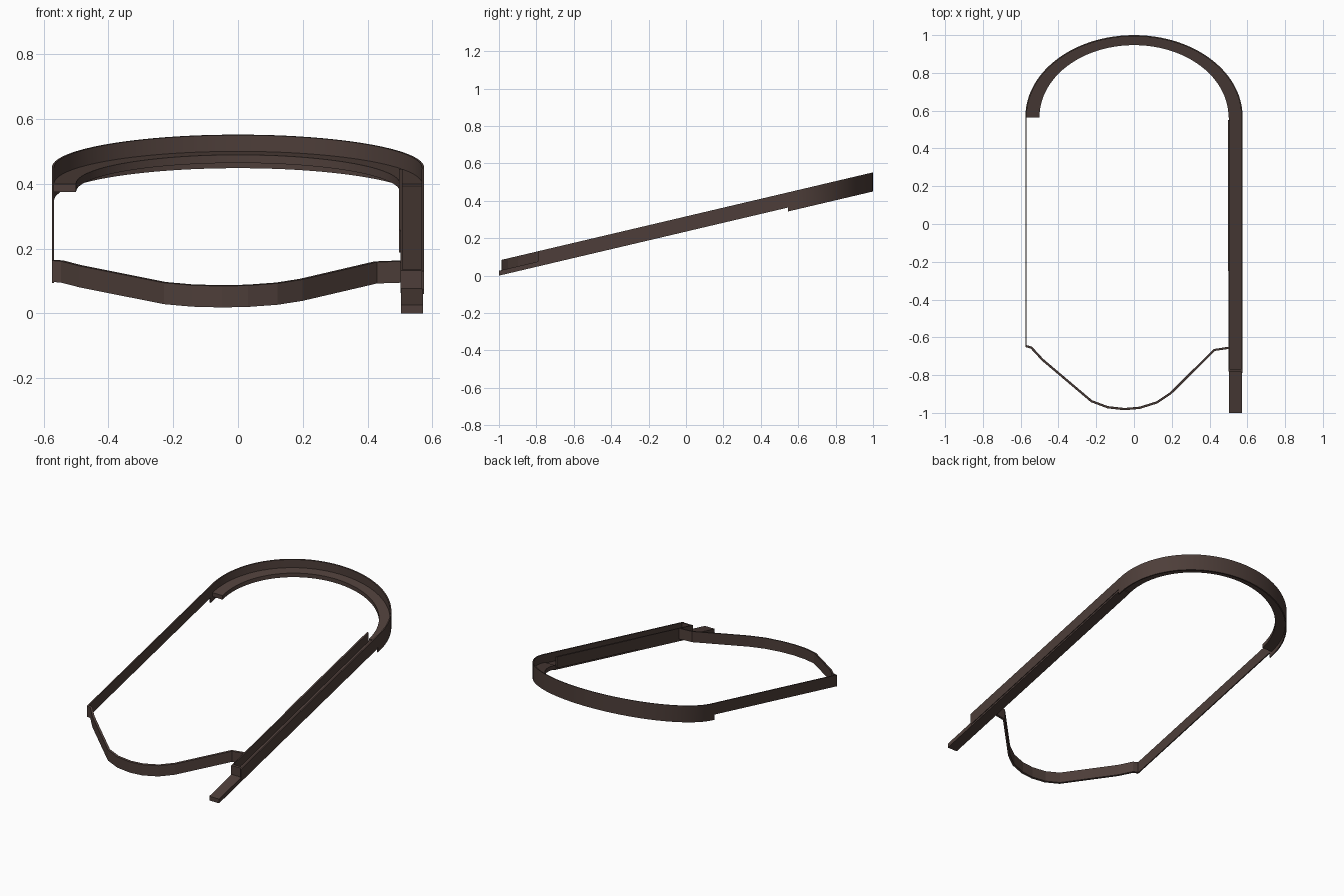
import bpy, bmesh, math
from mathutils import Vector

if "Cube" in bpy.data.objects:
    bpy.data.objects.remove(bpy.data.objects["Cube"])

mat = bpy.data.materials.new("dark brown")
mat.diffuse_color = (0.075, 0.048, 0.041, 1)
mat.use_nodes = True
mat.node_tree.nodes["Principled BSDF"].inputs["Base Color"].default_value = mat.diffuse_color


def slope(y):
    """Height of the tilted top plane."""
    return 0.3165 + 0.2355 * y


def band(name, outer, inner, low, high, smooth=False):
    """Solid strip between two plan paths, sheared along the tilted plane."""
    bm = bmesh.new()
    rings = []
    for a, b in zip(outer, inner):
        rings.append([bm.verts.new((p[0], p[1], slope(p[1]) + h))
                      for p, h in ((a, low), (a, high), (b, high), (b, low))])
    for r, s in zip(rings, rings[1:]):
        for i in range(4):
            j = (i + 1) % 4
            bm.faces.new((r[i], r[j], s[j], s[i]))
    bm.faces.new(rings[0])
    bm.faces.new(rings[-1][::-1])
    bmesh.ops.recalc_face_normals(bm, faces=bm.faces)
    me = bpy.data.meshes.new(name)
    bm.to_mesh(me)
    bm.free()
    me.materials.append(mat)
    ob = bpy.data.objects.new(name, me)
    bpy.context.collection.objects.link(ob)
    if smooth:
        bpy.ops.object.select_all(action='DESELECT')
        bpy.context.view_layer.objects.active = ob
        ob.select_set(True)
        bpy.ops.object.shade_smooth_by_angle(angle=math.radians(30))
    return ob


def bar(name, x0, x1, y0, y1, low, high):
    return band(name, [(x0, y0), (x0, y1)], [(x1, y0), (x1, y1)], low, high)


def arch(rx, ry, end, n=48):
    pts = [(rx * math.cos(math.pi * i / n), 0.568 + ry * math.sin(math.pi * i / n))
           for i in range(n + 1)]
    return [(rx, end)] + pts + [(-rx, end)]


# rear arch: tall wall and inner shelf
band("arch_wall", arch(0.575, 0.432, 0.545), arch(0.568, 0.425, 0.545), -0.102, 0, True)
band("arch_shelf", arch(0.571, 0.428, 0.563), arch(0.5, 0.379, 0.563), -0.075, -0.05, True)

# left side wall
bar("left_wall", -0.575, -0.568, -0.65, 0.55, -0.07, 0)

# right lane: outer wall, inner wall, floor and end block
bar("lane_outer_wall", 0.567, 0.575, -0.79, 0.55, -0.07, 0)
bar("lane_inner_wall", 0.501, 0.508, -0.78, 0.55, -0.07, 0)
bar("lane_inner_liner", 0.497, 0.502, -0.25, 0.55, -0.07, 0)
bar("lane_floor", 0.504, 0.571, -1.0, 0.565, -0.081, -0.055)
bar("lane_end_block", 0.501, 0.571, -0.782, -0.77, -0.067, 0)

# front curved apron, faceted, thickened along its mitred normals
path = [Vector(p) for p in (
    (-0.572, -0.646), (-0.543, -0.655), (-0.485, -0.718), (-0.225, -0.938),
    (-0.14, -0.97), (-0.05, -0.98), (0.03, -0.973), (0.12, -0.945),
    (0.195, -0.895), (0.425, -0.667), (0.505, -0.655))]
sides = ([], [])
for i, p in enumerate(path):
    d = (path[min(i + 1, len(path) - 1)] - path[max(i - 1, 0)]).normalized()
    nrm = Vector((-d.y, d.x)) * 0.006
    sides[0].append(p + nrm)
    sides[1].append(p - nrm)
band("front_apron", sides[0], sides[1], -0.066, 0)
